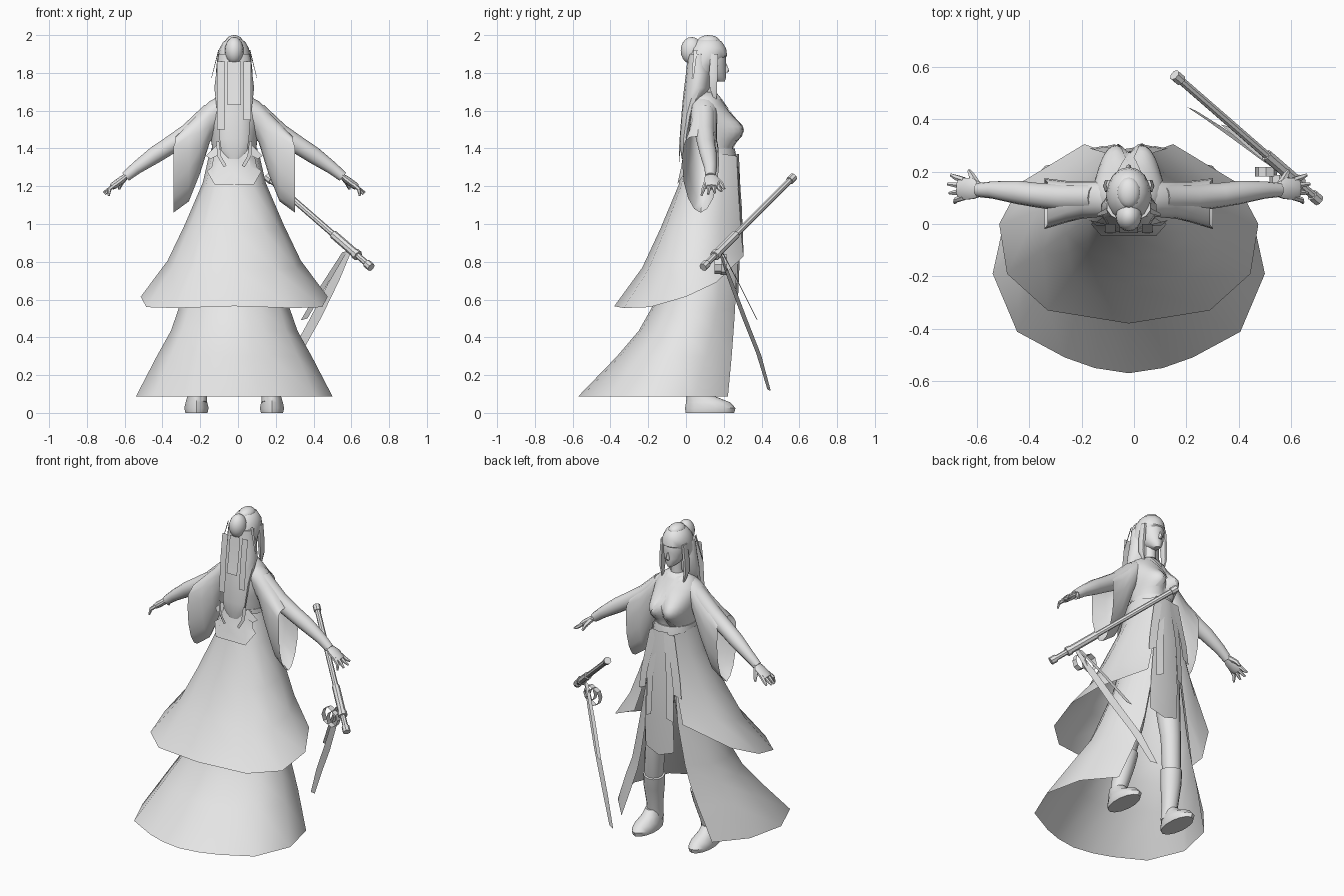
import bpy, bmesh, math
from mathutils import Vector

CX = -0.02  # body centre line
GREY = bpy.data.materials.new("plain grey")
GREY.diffuse_color = (0.8, 0.8, 0.8, 1)


def finish(name, bm, angle=40):
    bmesh.ops.recalc_face_normals(bm, faces=bm.faces[:])
    me = bpy.data.meshes.new(name)
    bm.to_mesh(me)
    bm.free()
    me.materials.append(GREY)
    ob = bpy.data.objects.new(name, me)
    bpy.context.collection.objects.link(ob)
    bpy.ops.object.select_all(action='DESELECT')
    ob.select_set(True)
    bpy.context.view_layer.objects.active = ob
    bpy.ops.object.shade_smooth_by_angle(angle=math.radians(angle))
    return ob


def loft(name, rings, closed=True, caps=True, angle=40):
    """Skin a list of equal-length point rings."""
    bm = bmesh.new()
    rows = [[bm.verts.new(p) for p in r] for r in rings]
    n = len(rows[0])
    for a, b in zip(rows, rows[1:]):
        for i in range(n if closed else n - 1):
            j = (i + 1) % n
            bm.faces.new((a[i], a[j], b[j], b[i]))
    if closed and caps:
        bm.faces.new(rows[0])
        bm.faces.new(rows[-1])
    return finish(name, bm, angle)


def column(name, rows, n=16, x0=CX, bump=None):
    """Stack of flat ellipses: (z, half width, back y, front y)."""
    rings = []
    for z, w, b, f in rows:
        ring = []
        for i in range(n):
            a = 2 * math.pi * i / n
            x, c = w * math.sin(a), math.cos(a)
            y = (b + f) / 2 + (f - b) / 2 * c + (bump(x, z, c) if bump else 0)
            ring.append((x0 + x, y, z))
        rings.append(ring)
    return loft(name, rings, angle=60 if bump else 40)


def tube(name, pts, radii, n=10, flat=1.0):
    """Round bar through points; flat squashes it along its first axis."""
    pts = [Vector(p) for p in pts]
    rings = []
    for k, p in enumerate(pts):
        d = (pts[min(k + 1, len(pts) - 1)] - pts[max(k - 1, 0)]).normalized()
        ref = Vector((0, 1, 0)) if abs(d.y) < 0.9 else Vector((1, 0, 0))
        u = d.cross(ref).normalized()
        v = d.cross(u)
        rings.append([p + radii[k] * (u * math.cos(a) * flat + v * math.sin(a))
                      for a in (2 * math.pi * i / n for i in range(n))])
    return loft(name, rings)


def ball(name, loc, size, seg=16):
    bm = bmesh.new()
    bmesh.ops.create_uvsphere(bm, u_segments=seg, v_segments=seg * 5 // 8, radius=1)
    for v in bm.verts:
        v.co = Vector(loc) + Vector(a * b for a, b in zip(v.co, size))
    return finish(name, bm, 60)


def ribbon(name, rows):
    """Cloth strip: rows of points across the strip."""
    return loft(name, rows, closed=False)


def mirrored(half):
    """Half outline running back to front -> full open outline."""
    return ([(CX - x, y, z) for x, y, z in reversed(half)]
            + [(CX + x, y, z) for x, y, z in half[1:]])


# Lower skirt: open at the front; (z, half width, back y, front y, front edge x)
shape = [(0, 1), (0.25, 0.975), (0.47, 0.924), (0.82, 0.80), (1, 0.52), (0.9, 0.22)]
rows = []
for z, w, b, f, e in [(1.2, 0.13, 0.02, 0.26, 0.07), (0.8, 0.22, -0.07, 0.268, 0.11),
                      (0.55, 0.295, -0.185, 0.26, 0.155), (0.435, 0.335, -0.25, 0.252, 0.185),
                      (0.3, 0.41, -0.365, 0.242, 0.235), (0.088, 0.52, -0.57, 0.222, 0.32)]:
    rows.append(mirrored([(u * w, f + (b - f) * v, z) for u, v in shape] + [(e, f, z)]))
loft("lower_skirt", rows, closed=False)

# Upper skirt: hem sweeps up toward the open front
waist = [(0, 0.0, 1.38), (0.07, 0.01, 1.38), (0.115, 0.05, 1.38), (0.13, 0.12, 1.38),
         (0.115, 0.2, 1.37), (0.07, 0.27, 1.36)]
hem = [(0, -0.38, 0.565), (0.31, -0.33, 0.555), (0.465, -0.19, 0.56), (0.495, 0.0, 0.615),
       (0.41, 0.16, 0.69), (0.17, 0.305, 0.83)]
rows = []
for s, f in [(0, 0), (0.21, 0.10), (0.5, 0.36), (0.75, 0.61), (1, 1)]:
    rows.append(mirrored([(a[0] + (b[0] - a[0]) * f, a[1] + (b[1] - a[1]) * f,
                           a[2] + (b[2] - a[2]) * s) for a, b in zip(waist, hem)]))
loft("upper_skirt", rows, closed=False)


# Torso with a softly modelled chest, waist sash, neck
TORSO = [(1.16, 0.14, 0.02, 0.26), (1.30, 0.127, 0.01, 0.255), (1.38, 0.115, 0.01, 0.245),
         (1.41, 0.118, 0.005, 0.243), (1.44, 0.122, 0.002, 0.244), (1.465, 0.126, 0.0, 0.245),
         (1.49, 0.13, -0.003, 0.247), (1.515, 0.134, -0.005, 0.247), (1.54, 0.137, -0.004, 0.244),
         (1.57, 0.139, -0.002, 0.238), (1.60, 0.138, 0.002, 0.225),
         (1.63, 0.13, 0.01, 0.205), (1.67, 0.10, 0.03, 0.18), (1.70, 0.05, 0.05, 0.16)]


def chest(x, z, c):
    r = math.exp(-abs((abs(x) - 0.066) / 0.06) ** 2.4 - abs((z - 1.495) / 0.068) ** 2.2)
    return 0.068 * r * max(0, min(1, 1.8 * c))


def torso_front(x, z):
    for a, b in zip(TORSO, TORSO[1:]):
        if a[0] <= z <= b[0]:
            t = (z - a[0]) / (b[0] - a[0])
            w, bk, f = (a[i] + (b[i] - a[i]) * t for i in (1, 2, 3))
            c = math.sqrt(max(0, 1 - (x / w) ** 2))
            return (bk + f) / 2 + (f - bk) / 2 * c + chest(x, z, c)
    return 0.15


column("torso", TORSO, 36, bump=chest)
column("waist_sash", [(1.31, 0.132, 0.0, 0.268), (1.35, 0.126, -0.003, 0.268),
                      (1.40, 0.122, 0.0, 0.258)], 20)
column("neck", [(1.64, 0.05, 0.04, 0.16), (1.72, 0.038, 0.07, 0.155), (1.80, 0.04, 0.07, 0.16)], 12)

# Crossed collar bands following the chest
for s, lo in ((1, 1.40), (-1, 1.44)):
    band = []
    for k in range(10):
        z = 1.69 + (lo - 1.69) * k / 9
        xa = s * (0.05 - 0.11 * k / 9)
        band.append([(CX + x, torso_front(x, z) + 0.006, z) for x in (xa - 0.017, xa, xa + 0.017)])
    ribbon("collar_band", band)

# Head with face, nose and crown hair
column("head", [(1.755, 0.018, 0.15, 0.205), (1.775, 0.04, 0.10, 0.212), (1.81, 0.06, 0.06, 0.212),
                (1.85, 0.068, 0.05, 0.212), (1.90, 0.07, 0.045, 0.212), (1.94, 0.06, 0.06, 0.19)])
column("nose", [(1.803, 0.012, 0.19, 0.222), (1.812, 0.011, 0.19, 0.229), (1.85, 0.005, 0.19, 0.214)], 8)
column("hair_cap", [(1.78, 0.083, 0.01, 0.135), (1.84, 0.087, 0.005, 0.16), (1.89, 0.086, 0.005, 0.218),
                    (1.93, 0.078, 0.02, 0.212), (1.965, 0.058, 0.05, 0.19), (1.985, 0.025, 0.08, 0.155)])
ball("back_bun", (CX, 0.03, 1.918), (0.05, 0.058, 0.072))
ball("top_bun", (CX, 0.12, 1.965), (0.045, 0.06, 0.035))

# Long hair down the back, layered locks
column("back_hair", [(1.90, 0.085, 0.01, 0.12), (1.80, 0.098, 0.0, 0.135), (1.72, 0.108, -0.01, 0.13),
                     (1.65, 0.10, -0.018, 0.09), (1.58, 0.09, -0.024, 0.05), (1.45, 0.08, -0.034, 0.02),
                     (1.39, 0.07, -0.03, 0.01), (1.345, 0.035, -0.022, 0.0)], 14)
for x, w, top, end in [(0, 0.036, 1.86, 1.63), (0.07, 0.02, 1.86, 1.55), (-0.07, 0.02, 1.86, 1.50)]:
    ribbon("hair_lock", [((CX + x - w, y, z), (CX + x + w, y, z))
                         for z, y in [(top, 0.0), (1.72, -0.018), (end, -0.034)]])

for s in (-1, 1):
    side = "right" if s > 0 else "left"

    def P(d, y, z):
        return (CX + s * d, y, z)

    # Face locks and thin ornament ribbons
    tube(side + "_face_lock", [P(0.074, 0.15, 1.90), P(0.082, 0.145, 1.80), P(0.085, 0.145, 1.72),
                               P(0.075, 0.155, 1.66)], [0.022, 0.026, 0.022, 0.008], 6, 0.6)
    ribbon(side + "_hair_ribbon", [(P(0.08, 0.04, 1.92), P(0.085, 0.06, 1.92)),
                                   (P(0.12, 0.03, 1.77), P(0.122, 0.04, 1.77))])
    # Bow loops and tails at the back of the sash
    ribbon(side + "_bow_tail", [(P(0.05, -0.01, 1.38), P(0.09, 0.0, 1.42)),
                                (P(0.125, -0.005, 1.345), P(0.15, 0.015, 1.36))])
    ribbon(side + "_bow_loop", [(P(0.08, -0.035, 1.44), P(0.095, -0.025, 1.44)),
                                (P(0.07, -0.038, 1.36), P(0.09, -0.033, 1.36)),
                                (P(0.04, -0.038, 1.31), P(0.055, -0.038, 1.30))])

    # Wide sleeve, drop-shaped and open at the cuff: (distance, top, bottom, back, front)
    rings = []
    for d, top, bot, b, f in [(0.08, 1.675, 1.52, 0.03, 0.16), (0.13, 1.65, 1.43, 0.025, 0.165),
                              (0.18, 1.60, 1.27, 0.02, 0.165), (0.24, 1.54, 1.12, 0.005, 0.165),
                              (0.31, 1.465, 1.06, -0.02, 0.175)]:
        ring = []
        blunt = 1 - 0.45 * min(1, max(0, (d - 0.13) / 0.18))
        for i in range(16):
            a = 2 * math.pi * i / 16
            c, sn = math.cos(a), math.sin(a)
            mid = top - (top - bot) * 0.35
            z = mid + (c ** blunt * (top - mid) if c > 0 else c * (mid - bot))
            w = math.copysign(abs(sn) ** (blunt if c > 0 else 1.1), sn)
            ring.append(P(d + (0.012 if d > 0.3 and c < 0.5 else 0), (b + f) / 2 + (f - b) / 2 * w, z))
        rings.append(ring)
    loft(side + "_sleeve", rings, caps=False)

    # Arm and hand
    tube(side + "_arm", [P(0.12, 0.10, 1.59), P(0.24, 0.10, 1.48), P(0.35, 0.11, 1.41), P(0.42, 0.12, 1.365),
                         P(0.52, 0.13, 1.295), P(0.575, 0.13, 1.25)],
         [0.055, 0.053, 0.047, 0.045, 0.033, 0.027], 12)
    tube(side + "_palm", [P(0.565, 0.13, 1.26), P(0.595, 0.135, 1.235), P(0.635, 0.135, 1.205),
                          P(0.65, 0.135, 1.195)], [0.027, 0.042, 0.044, 0.036], 10, 0.45)
    for k in range(4):
        y = 0.102 + 0.022 * k
        tip = (0.665, 0.685, 0.692, 0.68)[k]
        tube(side + "_finger", [P(0.63, y, 1.21), P(0.66, y + 0.3 * (y - 0.135), 1.185),
                                P(tip, y + 0.6 * (y - 0.135), 1.15 + 0.008 * k)], [0.012, 0.011, 0.006], 6)
    tube(side + "_thumb", [P(0.58, 0.15, 1.245), P(0.60, 0.185, 1.215), P(0.61, 0.203, 1.185)],
         [0.016, 0.013, 0.007], 6)

    # Leg, boot and foot
    tube(side + "_leg", [P(0.08, 0.13, 1.15), P(0.10, 0.14, 0.90), P(0.14, 0.14, 0.55), P(0.17, 0.11, 0.35),
                         P(0.19, 0.07, 0.12)], [0.09, 0.085, 0.06, 0.055, 0.04], 12)
    tube(side + "_boot_shaft", [P(0.165, 0.115, 0.36), P(0.175, 0.10, 0.28), P(0.19, 0.07, 0.14),
                                P(0.195, 0.06, 0.06)], [0.064, 0.062, 0.048, 0.05], 12)
    column(side + "_boot_foot", [(0.0, 0.06, -0.002, 0.255), (0.025, 0.066, -0.005, 0.262),
                                 (0.055, 0.059, 0.0, 0.235), (0.085, 0.05, 0.003, 0.16),
                                 (0.12, 0.043, 0.01, 0.125)], 14, CX + s * 0.20)

    # Hanging sash strips at the front
    for d, w, z, y in [(0.075, 0.022, 0.82, 0.305), (0.125, 0.025, 0.98, 0.298)]:
        ribbon(side + "_sash_strip", [(P(d * 0.5 - w, 0.275, 1.36), P(d * 0.5 + w, 0.27, 1.36)),
                                      (P(d * 0.9 - w, 0.295, 1.1), P(d * 0.9 + w, 0.285, 1.1)),
                                      (P(d - w, y, z + 0.02), P(d + w, y - 0.01, z))])

# Front apron and back flap
ribbon("front_apron", [((CX + 0.02 - w, y, z), (CX + 0.02, y + 0.012, z - dz), (CX + 0.02 + w, y, z))
                       for z, w, y, dz in [(1.37, 0.06, 0.268, 0), (1.1, 0.08, 0.28, 0),
                                           (0.8, 0.10, 0.272, 0), (0.61, 0.10, 0.262, 0.035)]])
ribbon("back_flap", [[(CX - w, e, z + dz), (CX - w * 0.72, y, z), (CX + w * 0.72, y, z), (CX + w, e, z + dz)]
                     for z, w, y, e, dz in [(1.40, 0.10, -0.010, 0.025, 0), (1.30, 0.12, -0.026, 0.01, 0),
                                            (1.21, 0.145, -0.046, 0.0, 0.07)]])

# Whisk: rod with grip, collars and end knobs
A, B = Vector((0.16, 0.565, 1.245)), Vector((0.7, 0.095, 0.775))


def rod(name, t0, t1, r):
    tube(name, [A.lerp(B, t0), A.lerp(B, t1)], [r, r], 8)


rod("whisk_rod", 0, 1, 0.016)
rod("whisk_top_knob", -0.01, 0.035, 0.022)
rod("whisk_grip", 0.64, 0.87, 0.023)
rod("whisk_collar", 0.85, 0.88, 0.028)
rod("whisk_end_knob", 0.965, 1.01, 0.023)

# Whisk ribbons and loops, turned nearly in line with the rod
tail = [(0.585, 0.18, 0.85), (0.51, 0.235, 0.70), (0.41, 0.31, 0.50), (0.305, 0.385, 0.31), (0.22, 0.44, 0.12)]
ribbon("whisk_tail", [((x - w, y + 0.45 * w, z - 0.2 * w), (x + w, y - 0.45 * w, z + 0.2 * w))
                      for (x, y, z), w in zip(tail, (0.014, 0.028, 0.032, 0.03, 0.02))])
ribbon("whisk_short_tail", [((x - 0.018, y + 0.005, z), (x + 0.018, y - 0.005, z + 0.01))
                            for x, y, z in [(0.57, 0.19, 0.85), (0.46, 0.28, 0.68), (0.35, 0.375, 0.49)]])
for x, y, r in [(0.505, 0.20, 0.042), (0.555, 0.17, 0.038)]:
    ribbon("whisk_loop", [((x + r * math.cos(a), y - 0.018, 0.785 + 1.3 * r * math.sin(a)),
                           (x + r * math.cos(a), y + 0.018, 0.785 + 1.3 * r * math.sin(a)))
                          for a in (2 * math.pi * i / 8 for i in range(9))])
